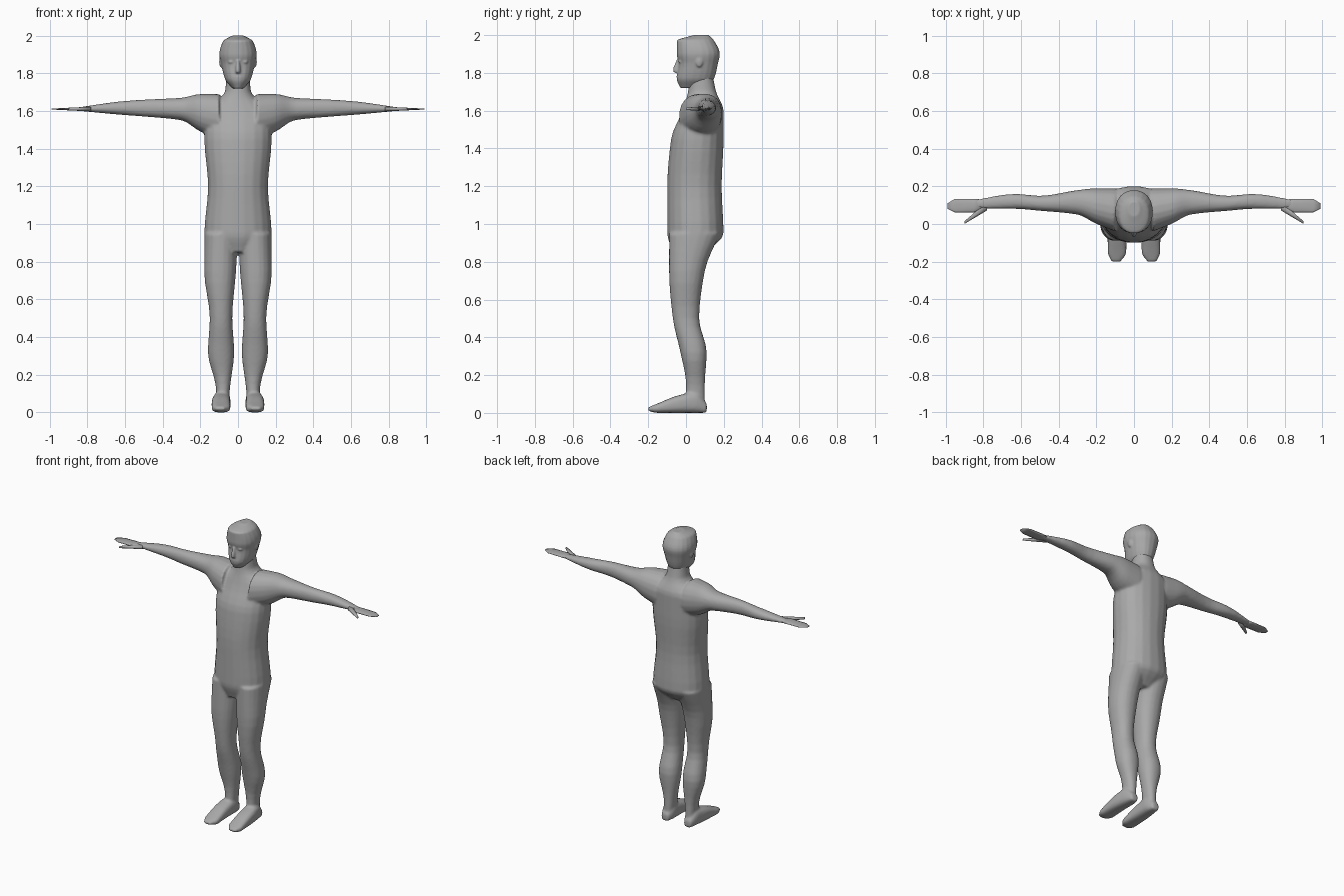
import bpy, bmesh, math
from mathutils import Vector

default_cube = bpy.data.objects.get("Cube")
if default_cube:
    bpy.data.objects.remove(default_cube, do_unlink=True)

# One plain colour for the whole figure
colour = (.4, .4, .4, 1)
grey = bpy.data.materials.new("plain_grey")
grey.use_nodes = True
grey.diffuse_color = colour
grey.node_tree.nodes["Principled BSDF"].inputs["Base Color"].default_value = colour


def slope(before, after, field):
    return (after[field] - before[field]) / (after[0] - before[0])


def tangent(sections, index, field):
    """Slope of a smooth curve through the sections that never overshoots."""
    here = sections[index]
    if index == 0:
        return slope(here, sections[index + 1], field)
    arriving = slope(sections[index - 1], here, field)
    if index == len(sections) - 1:
        return arriving
    leaving = slope(here, sections[index + 1], field)
    if arriving * leaving <= 0:
        return 0
    return 2 * arriving * leaving / (arriving + leaving)


def resample(sections, steps):
    """Add smoothly flowing sections between the given ones."""
    result = []
    for index in range(len(sections) - 1):
        start, end = sections[index], sections[index + 1]
        span = end[0] - start[0]
        for step in range(steps):
            t = step / steps
            ease = t * t * (3 - 2 * t)
            row = [start[0] + span * t]
            for field in range(1, len(start)):
                value = start[field] + (end[field] - start[field]) * ease
                value += span * t * (1 - t) ** 2 * tangent(sections, index, field)
                value -= span * t * t * (1 - t) * tangent(sections, index + 1, field)
                row.append(value)
            result.append(row)
    result.append(sections[-1])
    return result


def rounded(value, power):
    return math.copysign(abs(value) ** (2 / power), value)


def loft(bm, axis, sections, side=1, sides=20, power=2.2, steps=4):
    """Skin rounded sections: position, then the bounds along the other two axes."""
    across, along = [i for i in range(3) if i != axis]
    rings = []
    for position, left, right, low, high in resample(sections, steps):
        ring = []
        for k in range(sides):
            angle = math.tau * (k + .5) / sides
            point = Vector()
            point[axis] = position
            point[across] = (left + right + rounded(math.cos(angle), power) * (right - left)) / 2
            point[along] = (low + high + rounded(math.sin(angle), power) * (high - low)) / 2
            point.x *= side
            ring.append(bm.verts.new(point))
        rings.append(ring)
    for lower, upper in zip(rings, rings[1:]):
        for k in range(sides):
            n = (k + 1) % sides
            bm.faces.new((lower[k], lower[n], upper[n], upper[k]))
    bm.faces.new(rings[0])
    bm.faces.new(rings[-1])


def centred(sections):
    """Turn (height, half width, front, back) into full sections."""
    return [(z, -half, half, front, back) for z, half, front, back in sections]


def blade(sections):
    """Give (position, front, back) sections of the hand a thickness thinning outwards."""
    result = []
    for x, front, back in sections:
        half = (1.04 - x) / 20
        result.append((x, front, back, 1.61 - half, 1.61 + half))
    return result


def blob(bm, centre, size):
    made = bmesh.ops.create_uvsphere(bm, u_segments=16, v_segments=10, radius=1)["verts"]
    bmesh.ops.scale(bm, vec=size, verts=made)
    bmesh.ops.translate(bm, vec=centre, verts=made)


def finish(name, bm):
    bmesh.ops.recalc_face_normals(bm, faces=bm.faces)
    mesh = bpy.data.meshes.new(name)
    bm.to_mesh(mesh)
    bm.free()
    mesh.materials.append(grey)
    mesh.polygons.foreach_set("use_smooth", [True] * len(mesh.polygons))
    obj = bpy.data.objects.new(name, mesh)
    bpy.context.collection.objects.link(obj)
    return obj


def fuse(obj, voxel, rounds):
    """Blend overlapping volumes into one soft skin."""
    remesh = obj.modifiers.new("Fuse", "REMESH")
    remesh.mode = "VOXEL"
    remesh.voxel_size = voxel
    remesh.use_smooth_shade = True
    soften = obj.modifiers.new("Soften", "SMOOTH")
    soften.factor = .5
    soften.iterations = rounds


# Trunk and neck, from crotch to skull
trunk = [(.85, .1, -.07, .11), (.95, .18, -.1, .2), (1.2, .16, -.1, .19),
         (1.45, .18, -.08, .2), (1.6, .17, -.02, .2), (1.7, .07, .01, .16),
         (1.8, .06, .02, .14)]

# Leg, from ankle to hip
leg = [(.05, .05, .11, 0, .1), (.15, .04, .12, 0, .1), (.32, .02, .16, -.03, .11),
       (.5, .03, .15, -.07, .07), (.75, .01, .18, -.09, .1), (.95, 0, .18, -.09, .18)]

# Foot, from toe to heel
foot = [(-.2, .07, .12, .01, .03), (-.15, .04, .14, 0, .05), (-.05, .04, .14, 0, .09),
        (.05, .04, .13, 0, .11), (.11, .06, .11, 0, .05)]

# Arm, from inside the shoulder to the wrist
arm = [(.1, -.04, .19, 1.45, 1.69), (.2, 0, .19, 1.49, 1.69), (.3, .05, .18, 1.55, 1.67),
       (.5, .07, .15, 1.57, 1.66), (.63, .08, .16, 1.58, 1.65), (.84, .08, .13, 1.6, 1.62)]

body = bmesh.new()
loft(body, 2, centred(trunk))
for side in (-1, 1):
    loft(body, 2, leg, side)
    loft(body, 1, foot, side, power=2.8)
    loft(body, 0, arm, side)
fuse(finish("body", body), .008, 5)

# Head with nose, lips, eyes and ears
skull = [(1.72, .03, -.03, .1), (1.77, .07, -.05, .15), (1.85, .09, -.04, .17),
         (1.9, .1, -.05, .18), (1.97, .08, -.05, .15), (2, .03, .04, .12)]
nose = [(1.8, .015, -.06, 0), (1.81, .015, -.07, 0), (1.87, .01, -.05, 0)]
head = bmesh.new()
loft(head, 2, centred(skull))
loft(head, 2, centred(nose))
blob(head, (0, -.04, 1.78), (.03, .01, .01))
for side in (-1, 1):
    blob(head, (side * .035, -.03, 1.86), (.016, .01, .01))
    blob(head, (side * .09, .07, 1.86), (.01, .02, .03))
fuse(finish("head", head), .005, 4)

# Flat hands, each with a slanting thumb
palm = blade([(.8, .08, .13), (.85, .06, .135), (.95, .06, .135), (.99, .08, .11)])
thumb = blade([(.78, .07, .12), (.9, 0, .015)])
for side, label in ((1, "left"), (-1, "right")):
    hand = bmesh.new()
    loft(hand, 0, palm, side, sides=12, steps=1)
    loft(hand, 0, thumb, side, sides=8, steps=1)
    finish(label + "_hand", hand)
